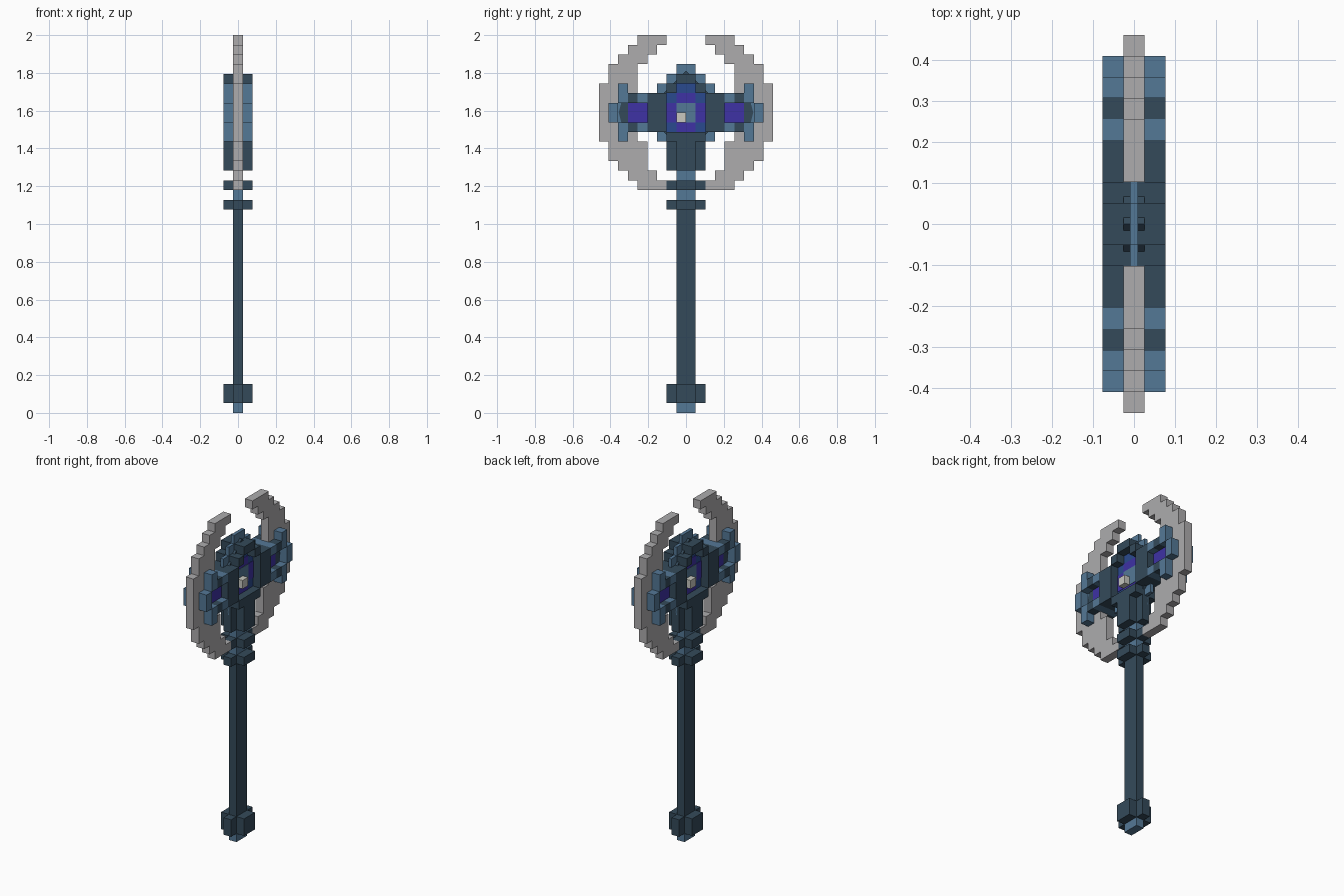
import bpy, bmesh, math
from mathutils import Matrix

cube = bpy.data.objects.get("Cube")
if cube:
    bpy.data.objects.remove(cube)

U = 2 / 39  # one block


def material(name, srgb):
    col = [((c / 255 + 0.055) / 1.055) ** 2.4 for c in srgb] + [1]
    m = bpy.data.materials.new(name)
    m.use_nodes = True
    m.diffuse_color = col
    m.node_tree.nodes["Principled BSDF"].inputs["Base Color"].default_value = col
    return m


DARK = material("dark slate", (52, 74, 90))
STEEL = material("steel blue", (84, 120, 150))
GREY = material("blade grey", (173, 172, 174))
BLUE = material("deep blue", (42, 74, 142))
PURPLE = material("purple", (62, 50, 165))
CREAM = material("pale stone", (200, 200, 192))


def finish(name, bm, mat):
    me = bpy.data.meshes.new(name)
    bm.to_mesh(me)
    bm.free()
    me.materials.append(mat)
    ob = bpy.data.objects.new(name, me)
    bpy.context.collection.objects.link(ob)


def blocks(name, mat, boxes):
    """Boxes (half_x, y0, y1, z0, z1) in blocks, centred on x and mirrored in y."""
    bm = bmesh.new()
    for hx, y0, y1, z0, z1 in boxes:
        spans = [(-y1, y1)] if y0 == 0 else [(y0, y1), (-y1, -y0)]
        for a, b in spans:
            mtx = (Matrix.Translation((0, (a + b) / 2 * U, (z0 + z1) / 2 * U))
                   @ Matrix.Diagonal((2 * hx * U, (b - a) * U, (z1 - z0) * U, 1)))
            bmesh.ops.create_cube(bm, size=1, matrix=mtx)
    finish(name, bm, mat)


def disc(name, mat, y, z, radius, half_x, sides):
    bm = bmesh.new()
    bmesh.ops.create_cone(bm, cap_ends=True, segments=sides, radius1=radius * U,
                          radius2=radius * U, depth=2 * half_x * U,
                          matrix=Matrix.Translation((0, y * U, z * U))
                          @ Matrix.Rotation(math.pi / 2, 4, 'Y'))
    finish(name, bm, mat)


def plus(z0, z1):
    """Cross-shaped ring around the shaft."""
    return [(1.5, 0, 1, z0, z1), (0.5, 0, 2, z0, z1)]


# Shaft, pommel and collars
blocks("shaft", DARK, [(0.5, 0, 1, 1, 22)])
blocks("shaft_tip", STEEL, [(0.5, 0, 1, 0, 1)])
blocks("pommel", DARK, plus(1, 3))
blocks("lower_collar", DARK, plus(21, 22))
blocks("upper_collar", DARK, plus(23, 24))
blocks("neck", STEEL, [(0.5, 0, 1, 22, 26)])
blocks("socket", DARK, plus(25, 29))

# Crescent blades: (inner, outer, bottom, top) steps
steps = [(2, 5, 23, 24), (3, 6, 24, 25), (4, 7, 25, 26), (4, 8, 26, 28),
         (5, 9, 28, 34), (5, 8, 34, 36), (4, 7, 36, 37), (3, 6, 37, 38), (2, 5, 38, 39)]
blocks("crescent_blades", GREY, [(0.5,) + s for s in steps])

# Stepped inner slab and diamond plate of the head
C = 31  # centre height of the head
blocks("head_slab", STEEL, [(0.2, 0, 1, C - 4, C + 5), (0.2, 0, 2, C - 4, C + 4),
                            (0.2, 0, 3, C - 3, C + 3)])
disc("head_diamond", DARK, 0, C, 4.3, 0.5, 4)

# Raised dark frame around the centre
frame = [(1.5, 0, 1, C + 3, C + 4), (1.5, 1, 2, C + 2, C + 3),
         (1.5, 2, 4, C - 2, C + 2), (1.5, 1, 2, C - 3, C - 2),
         (1.5, 0, 1, C - 3.01, C - 2)]
blocks("head_frame", DARK, frame)

# Recessed centre inlays
blocks("centre_blue", BLUE, [(0.56, 0, 2, C - 2, C + 2), (0.56, 0, 1, C + 2, C + 3)])
blocks("centre_purple", PURPLE, [(0.6, 0, 2, C - 1, C + 1), (0.6, 0, 1, C - 2, C + 2)])
blocks("centre_steel", STEEL, [(0.64, 0, 1, C - 1, C + 1)])

# Small stone on each face, offset to opposite sides
for side, label in ((1, "left"), (-1, "right")):
    bm = bmesh.new()
    bmesh.ops.create_cube(bm, size=U, matrix=Matrix.Translation(
        (side * 0.8 * U, -side * 0.5 * U, (C - 0.5) * U)))
    finish(label + "_stone", bm, CREAM)

# Side wings: steel rim blocks, dark corners, disc and gem
rim = [(1.5, 7, 8, C - 1, C + 1)]
corners = []
for s in (1, -1):
    def row(a, b):
        return (C + a, C + b) if s > 0 else (C - b, C - a)
    rim += [(1.5, 6, 7) + row(1, 3), (1.5, 4, 5) + row(1, 2)]
    corners += [(1.5, 5, 6) + row(1, 2)]
blocks("wing_rims", STEEL, rim)
blocks("wing_corners", DARK, corners)
blocks("wing_backing", STEEL, [(0.53, 4, 7, C - 2, C + 2)])
blocks("wing_gems", PURPLE, [(0.66, 4, 6, C - 1, C + 1)])
for y in (5, -5):
    disc("wing_disc", DARK, y, C, 1.95, 0.6, 12)
